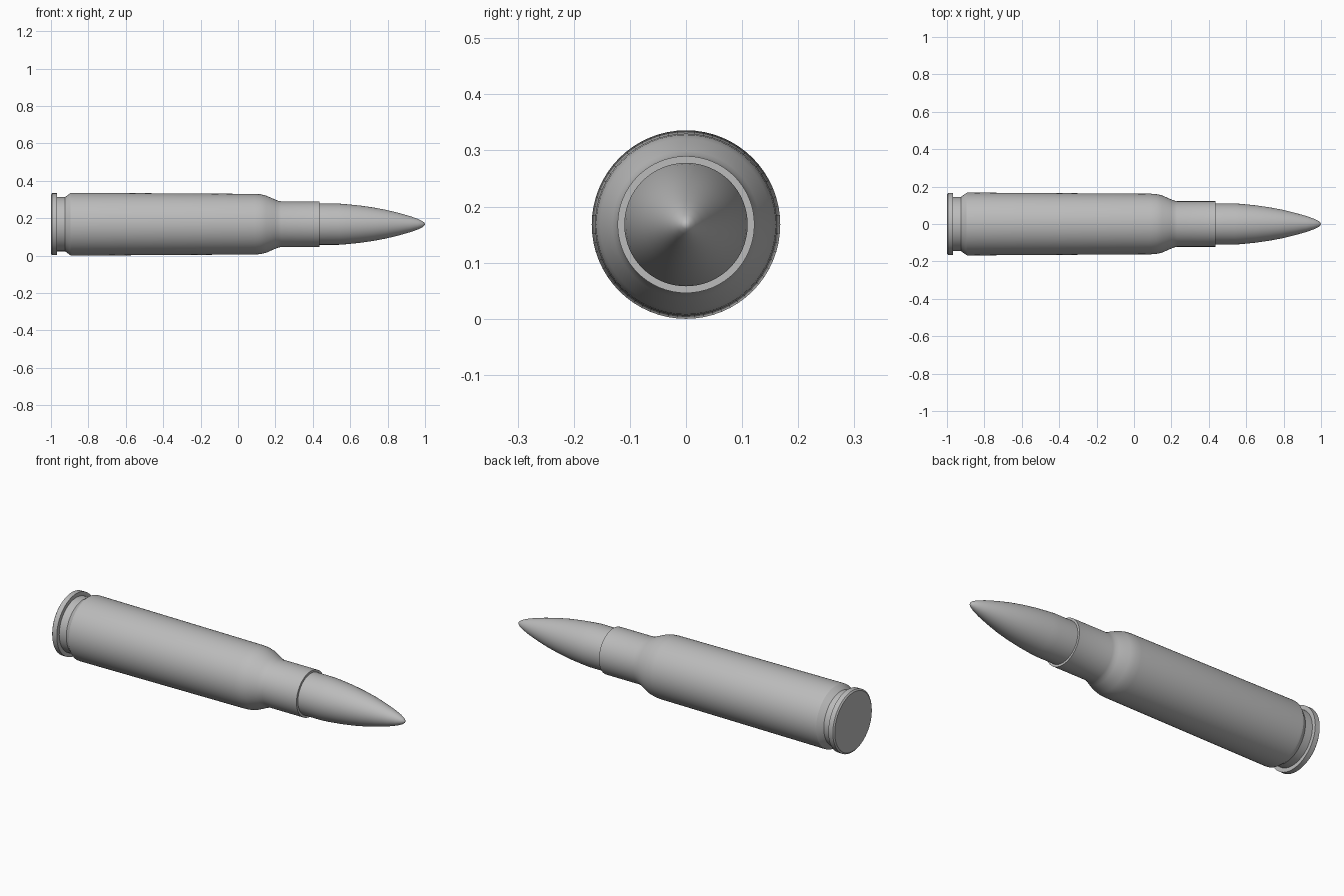
import bpy, bmesh, math

if "Cube" in bpy.data.objects:
    bpy.data.objects.remove(bpy.data.objects["Cube"], do_unlink=True)

SIDES = 64
AXIS_Z = 0.168


def make_material(name, color):
    mat = bpy.data.materials.new(name)
    mat.use_nodes = True
    mat.diffuse_color = color
    mat.node_tree.nodes["Principled BSDF"].inputs["Base Color"].default_value = color
    return mat


def lathe(name, profile, mat):
    """Spin (x, radius) points around the long axis."""
    bm = bmesh.new()
    verts = [bm.verts.new((x, 0, r)) for x, r in profile]
    edges = [bm.edges.new(pair) for pair in zip(verts, verts[1:])]
    bmesh.ops.spin(bm, geom=verts + edges, cent=(0, 0, 0), axis=(1, 0, 0),
                   angle=math.tau, steps=SIDES, use_merge=True)
    bmesh.ops.remove_doubles(bm, verts=bm.verts, dist=0.0001)
    bmesh.ops.recalc_face_normals(bm, faces=bm.faces)
    mesh = bpy.data.meshes.new(name)
    bm.to_mesh(mesh)
    bm.free()
    mesh.materials.append(mat)
    obj = bpy.data.objects.new(name, mesh)
    obj.location.z = AXIS_Z
    bpy.context.collection.objects.link(obj)
    bpy.ops.object.select_all(action="DESELECT")
    obj.select_set(True)
    bpy.context.view_layer.objects.active = obj
    bpy.ops.object.shade_smooth_by_angle(angle=math.radians(30))
    return obj


grey = make_material("plain grey", (0.5, 0.5, 0.5, 1))

# Casing: base, rim, groove, bevel, tapered body, shoulder, neck and mouth
lathe("casing", [
    (-1, 0), (-1, 0.158), (-0.994, 0.166), (-0.967, 0.166), (-0.967, 0.145),
    (-0.925, 0.145), (-0.895, 0.167), (-0.885, 0.168), (0.09, 0.162),
    (0.12, 0.160), (0.15, 0.153), (0.2, 0.131), (0.215, 0.125), (0.23, 0.122),
    (0.435, 0.122), (0.435, 0.1),
], grey)

# Pointed tip: straight shank seated in the neck, then a rounded taper
lathe("pointed_tip", [
    (0.4, 0), (0.4, 0.11), (0.54, 0.11), (0.58, 0.107), (0.65, 0.1),
    (0.72, 0.09), (0.79, 0.077), (0.86, 0.06), (0.92, 0.043), (0.96, 0.029),
    (0.985, 0.017), (0.996, 0.008), (1, 0),
], grey)
